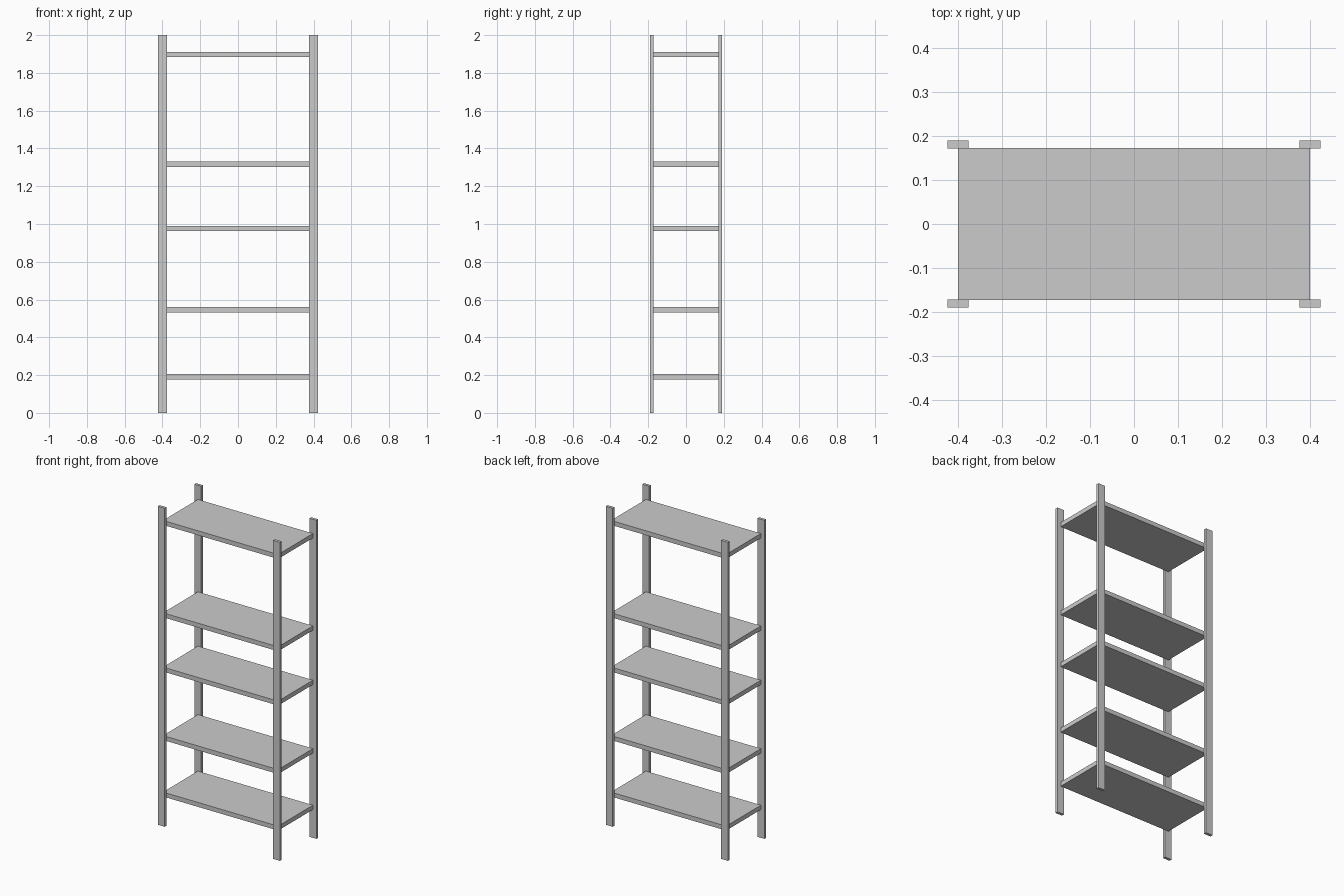
import bpy

if "Cube" in bpy.data.objects:
    bpy.data.objects.remove(bpy.data.objects["Cube"])


def box(name, x, y, z):
    """Box from (min, max) ranges on each axis."""
    bpy.ops.mesh.primitive_cube_add(size=1, location=[(a + b) / 2 for a, b in (x, y, z)])
    ob = bpy.context.object
    ob.name = name
    ob.scale = [b - a for a, b in (x, y, z)]
    bpy.ops.object.transform_apply(location=False, rotation=False, scale=True)
    return ob


# Four flat upright posts at the corners
for side, sx in (("left", -1), ("right", 1)):
    for end, sy in (("front", -1), ("back", 1)):
        cx, cy = sx * 0.4, sy * 0.181
        box(f"{end}_{side}_post", (cx - 0.024, cx + 0.024), (cy - 0.009, cy + 0.009), (0, 2))

# Five shelf boards, given by top height
for i, top in enumerate((0.205, 0.56, 0.99, 1.331, 1.911)):
    box(f"shelf_{i + 1}", (-0.4, 0.4), (-0.173, 0.173), (top - 0.028, top))
